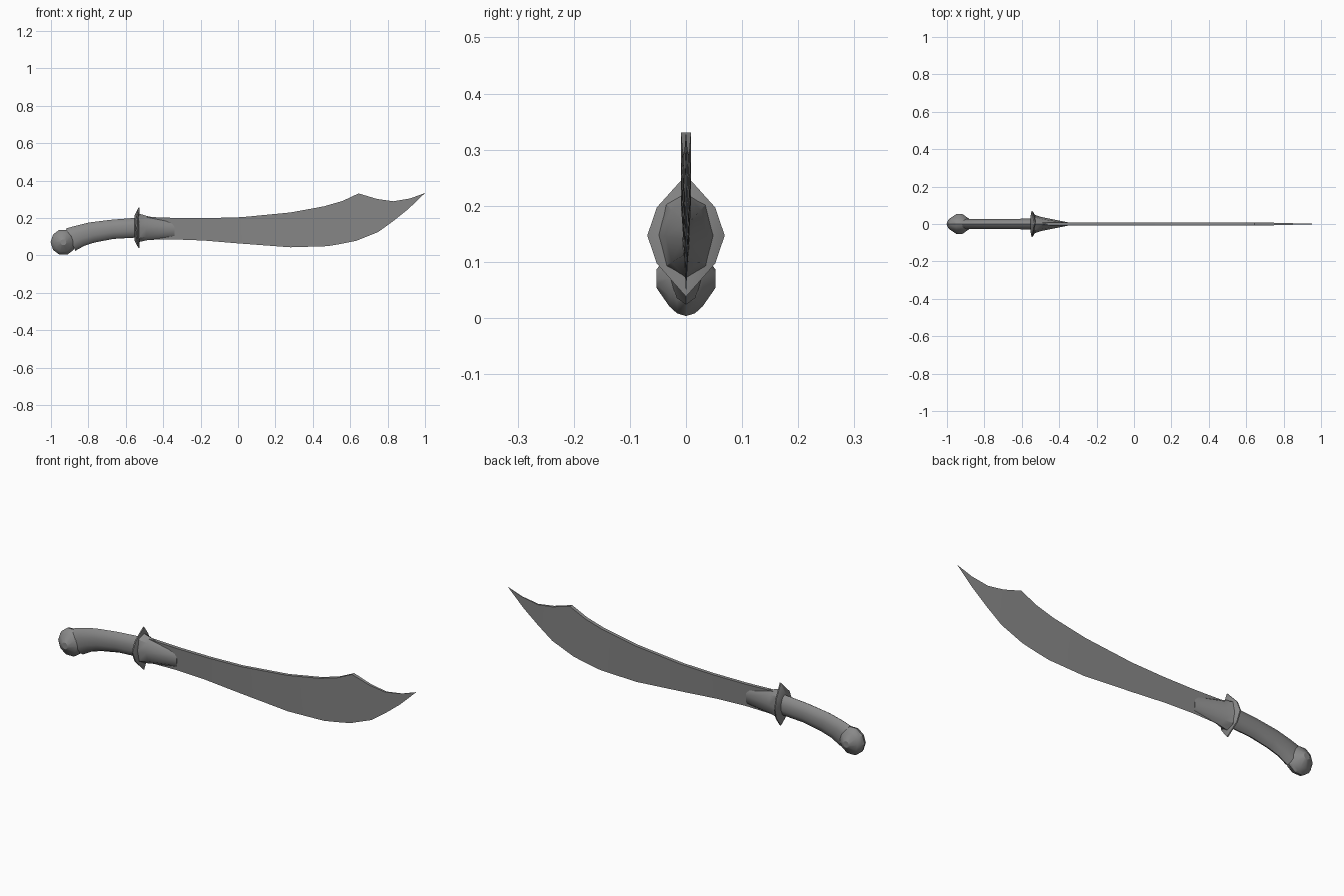
import bpy, bmesh, math
from mathutils import Vector

old = bpy.data.objects.get("Cube")
if old:
    bpy.data.objects.remove(old)

steel = bpy.data.materials.new("grey steel")
steel.use_nodes = True
GREY = (0.25, 0.25, 0.25, 1)
steel.diffuse_color = GREY
steel.node_tree.nodes["Principled BSDF"].inputs["Base Color"].default_value = GREY


def loft(name, rings, smooth=35, closed_caps=True):
    """Skin a list of equal-length point rings."""
    bm = bmesh.new()
    loops = [[bm.verts.new(p) for p in ring] for ring in rings]
    n = len(loops[0])
    for a, b in zip(loops, loops[1:]):
        for i in range(n):
            j = (i + 1) % n
            bm.faces.new((a[i], a[j], b[j], b[i]))
    if closed_caps:
        bm.faces.new(loops[0])
        bm.faces.new(loops[-1])
    bmesh.ops.remove_doubles(bm, verts=bm.verts, dist=0.0004)
    bmesh.ops.recalc_face_normals(bm, faces=bm.faces)
    mesh = bpy.data.meshes.new(name)
    bm.to_mesh(mesh)
    bm.free()
    mesh.materials.append(steel)
    obj = bpy.data.objects.new(name, mesh)
    bpy.context.collection.objects.link(obj)
    if smooth:
        bpy.ops.object.select_all(action='DESELECT')
        obj.select_set(True)
        bpy.context.view_layer.objects.active = obj
        bpy.ops.object.shade_smooth_by_angle(angle=math.radians(smooth))
    return obj


def oval(top, bottom, width, sides=10):
    """Oval ring between a top and a bottom (x, z) point."""
    t, b = Vector((top[0], 0, top[1])), Vector((bottom[0], 0, bottom[1]))
    mid, arm = (t + b) / 2, (t - b) / 2
    ring = []
    for i in range(sides):
        a = math.tau * i / sides
        ring.append(mid + arm * math.cos(a) + Vector((0, width * math.sin(a), 0)))
    return ring


# Blade: thick flat spine tapering to a sharp lower edge
spine = [(-.53, .207), (-.34, .2), (-.16, .199), (.02, .204), (.28, .229), (.46, .262),
         (.56, .291), (.645, .331), (.745, .301), (.83, .289), (.92, .304), (1, .333)]
edge = [(-.53, .082), (-.34, .085), (-.18, .079), (0, .064), (.28, .043), (.48, .049),
        (.55, .061), (.63, .077), (.75, .125), (.83, .183), (.91, .247), (1, .333)]
rings = []
for i, ((tx, tz), (bx, bz)) in enumerate(zip(spine, edge)):
    w = 0.009 if i < 8 else 0.009 * (11 - i) / 4
    rings.append([(tx, -w, tz), (tx, w, tz), (bx, 0, bz)])
loft("blade", rings, 20)

# Collar: flared socket fading into the blade
loft("blade_collar", [oval((-.535, .225), (-.535, .07), .05, 8),
                      oval((-.49, .211), (-.49, .08), .036, 8),
                      oval((-.34, .18), (-.34, .1), .006, 8)])

# Guard: pointed lens plate, its sides bowed back towards the grip
outline = [(0, .255), (.052, .197), (.069, .147), (.052, .097), (0, .038)]
outline += [(-y, z) for y, z in outline[-2:0:-1]]


def guard_ring(x, scale, bow):
    return [(x - bow * abs(y) / .069, y * scale, .147 + (z - .147) * scale)
            for y, z in outline]


loft("guard", [guard_ring(-.553, .62, 0), guard_ring(-.532, 1, .016),
               guard_ring(-.526, 1, .016), guard_ring(-.526, .62, 0)], 30)

# Grip: bent oval handle
loft("grip", [oval((-.54, .201), (-.54, .095), .03),
              oval((-.68, .19), (-.665, .088), .029),
              oval((-.8, .175), (-.765, .069), .028),
              oval((-.88, .155), (-.82, .052), .028),
              oval((-.92, .143), (-.87, .024), .028)], 50)

# Pommel: rounded bulb with a raised faceted cheek on each side
CX, CZ = -.934, .07


def pommel_ring(y, radius, lift=0):
    return [(CX + radius * math.cos(math.tau * i / 10), y,
             CZ + lift + radius * 1.03 * math.sin(math.tau * i / 10)) for i in range(10)]


half = [(.053, .016), (.03, .05), (.016, .063)]
layers = [pommel_ring(-y, r) for y, r in half] + [pommel_ring(0, .068)]
layers += [pommel_ring(y, r) for y, r in reversed(half)]
loft("pommel", layers, 30)
